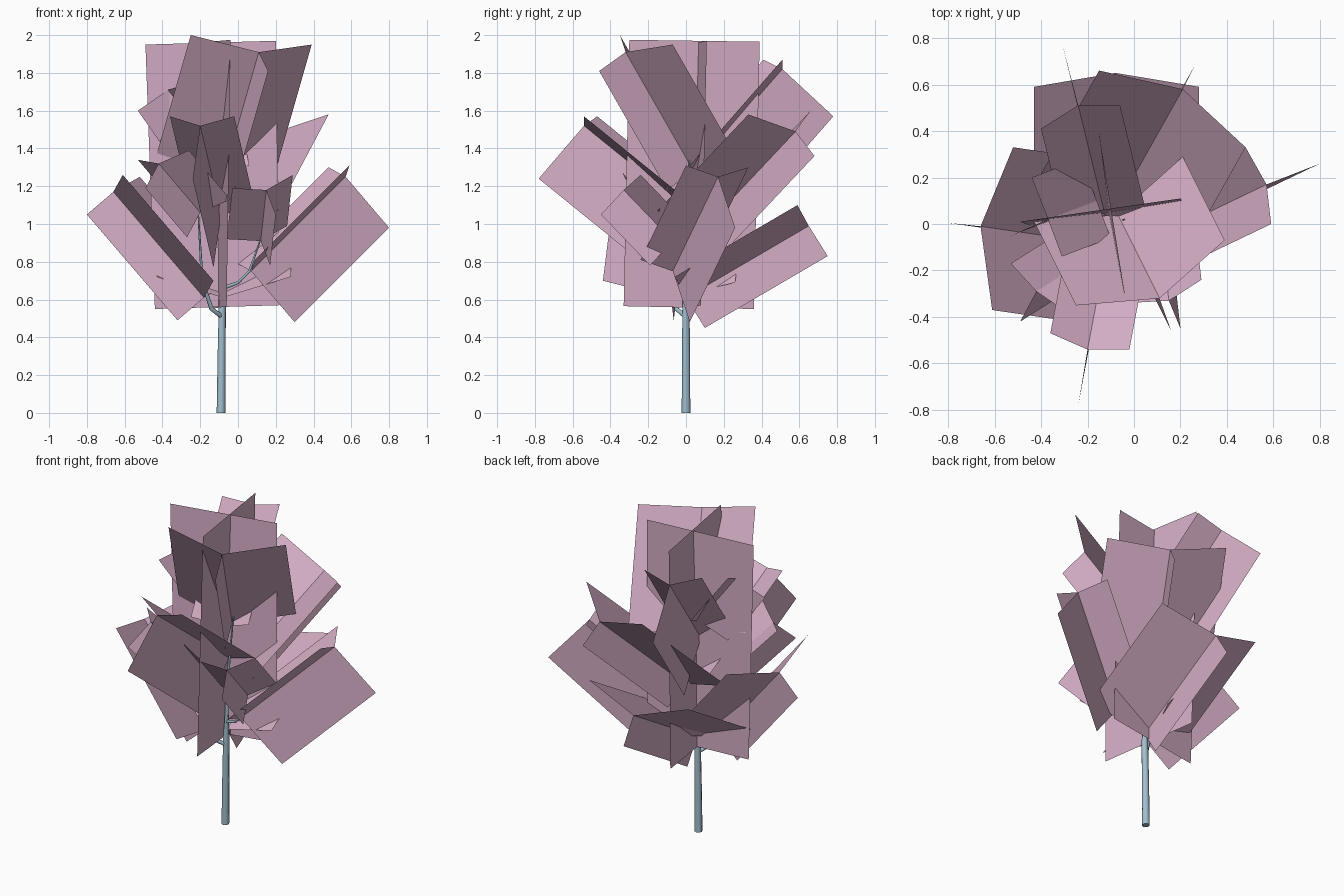
import bpy, bmesh, math
from mathutils import Vector


def material(name, rgb):
    m = bpy.data.materials.new(name)
    m.diffuse_color = (*rgb, 1)
    return m


LEAF = material("foliage_pink", (0.66, 0.42, 0.56))
BARK = material("bark_blue", (0.36, 0.52, 0.62))


def finish(bm, name, mat):
    me = bpy.data.meshes.new(name)
    bm.to_mesh(me)
    bm.free()
    me.materials.append(mat)
    ob = bpy.data.objects.new(name, me)
    bpy.context.collection.objects.link(ob)
    return ob


def clump(name, tip, axis, corners):
    """Three flat leaf cards sharing one spine; corners are their outer tips."""
    bm = bmesh.new()
    tip, axis = Vector(tip), Vector(axis)
    a, b = bm.verts.new(tip), bm.verts.new(tip + axis)
    for c in corners:
        c = Vector(c)
        bm.faces.new((a, b, bm.verts.new(c + axis), bm.verts.new(c)))
    finish(bm, name, LEAF)


def card(name, pts):
    bm = bmesh.new()
    bm.faces.new([bm.verts.new(p) for p in pts])
    finish(bm, name, LEAF)


def limb(name, path, sides=8):
    """Tapered tube through (x, y, z, radius) stations."""
    bm = bmesh.new()
    pts = [Vector(p[:3]) for p in path]
    rings = []
    for i, p in enumerate(path):
        d = pts[min(i + 1, len(pts) - 1)] - pts[max(i - 1, 0)]
        q = d.to_track_quat('Z', 'Y')
        rings.append([bm.verts.new(pts[i] + q @ Vector((
            p[3] * math.cos(2 * math.pi * k / sides),
            p[3] * math.sin(2 * math.pi * k / sides), 0))) for k in range(sides)])
    for r, s in zip(rings, rings[1:]):
        for k in range(sides):
            n = (k + 1) % sides
            bm.faces.new((r[k], r[n], s[n], s[k])).smooth = True
    bm.faces.new(rings[0][::-1])
    bm.faces.new(rings[-1])
    finish(bm, name, BARK)


# Trunk and side branches
limb("trunk", [(-0.09, 0, 0, 0.023), (-0.087, 0, 0.3, 0.021), (-0.083, 0, 0.56, 0.019),
               (-0.08, 0, 0.75, 0.011), (-0.07, 0.01, 1.05, 0.007), (-0.04, 0.02, 1.4, 0.003)])
limb("left_branch", [(-0.085, 0, 0.51, 0.014), (-0.14, -0.05, 0.55, 0.012),
                     (-0.19, -0.07, 0.7, 0.008), (-0.21, -0.1, 1.05, 0.004)])
limb("right_branch", [(-0.08, 0, 0.66, 0.01), (0.0, -0.03, 0.69, 0.008),
                      (0.06, -0.05, 0.75, 0.007), (0.12, -0.08, 0.92, 0.004)])

# Two tall crossed cards around the trunk
card("center_card_wide", [(-0.49, 0.01, 1.95), (0.20, 0.11, 1.97),
                          (0.22, 0.08, 0.57), (-0.44, -0.01, 0.55)])
card("center_card_deep", [(-0.15, 0.39, 1.965), (-0.04, -0.30, 1.975),
                          (-0.06, -0.33, 0.565), (-0.14, 0.36, 0.55)])

# Large clumps spreading from the crown
clump("right_clump", (0.57, 0.17, 1.25), (-0.50, -0.24, -0.50),
      [(0.80, 0.26, 0.98), (0.48, 0.33, 1.30), (0.59, 0.0, 1.31)])
clump("left_clump", (-0.66, -0.01, 1.17), (0.48, -0.07, -0.56),
      [(-0.80, 0.005, 1.05), (-0.52, 0.33, 1.25), (-0.61, -0.37, 1.26)])
clump("front_clump", (-0.20, -0.54, 1.52), (0.11, 0.58, -0.47),
      [(-0.24, -0.78, 1.24), (-0.02, -0.54, 1.57), (-0.36, -0.47, 1.57)])
clump("back_upper_clump", (-0.24, 0.51, 1.82), (0.12, -0.49, -0.56),
      [(-0.31, 0.78, 1.57), (-0.06, 0.51, 1.87), (-0.40, 0.41, 1.87)])
clump("back_lower_clump", (-0.08, 0.65, 0.99), (0, -0.65, -0.38),
      [(-0.08, 0.75, 0.83), (0.28, 0.59, 1.10), (-0.43, 0.59, 1.10)])
clump("back_right_clump", (0.21, 0.58, 1.49), (-0.27, -0.48, -0.51),
      [(0.26, 0.68, 1.36), (0.48, 0.33, 1.58), (-0.15, 0.66, 1.60)])
clump("top_front_clump", (0.11, -0.32, 1.91), (-0.18, 0.36, -0.63),
      [(0.16, -0.46, 1.81), (0.39, -0.07, 1.95), (-0.25, -0.35, 2.0)])

# Small clumps, half size
clump("small_right_clump", (0.15, -0.33, 1.18), (-0.03, 0.26, -0.27),
      [(0.20, -0.45, 1.05), (0.29, -0.24, 1.26), (-0.03, -0.34, 1.19)])
clump("small_left_clump", (-0.42, -0.29, 1.32), (0.22, 0.14, -0.26),
      [(-0.49, -0.42, 1.19), (-0.53, -0.17, 1.34), (-0.26, -0.40, 1.39)])
clump("small_upper_clump", (-0.37, 0.02, 1.71), (0.21, 0.08, -0.30),
      [(-0.53, -0.05, 1.60), (-0.44, 0.20, 1.80), (-0.31, -0.14, 1.73)])
